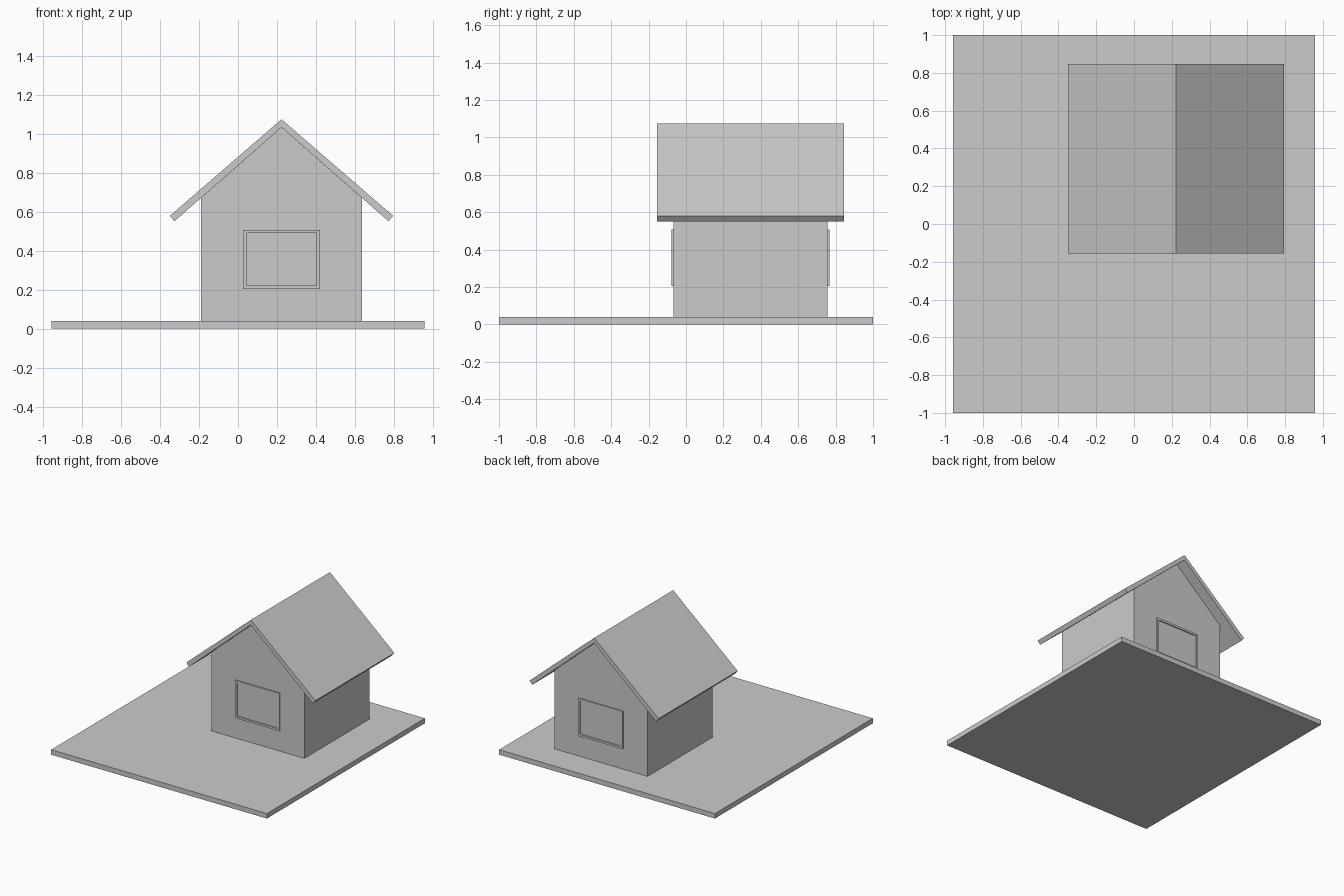
import bpy, bmesh
from mathutils import Vector

if "Cube" in bpy.data.objects:
    bpy.data.objects.remove(bpy.data.objects["Cube"])

CX, CY = 0.223, 0.345   # centre of the house on the plot


def extrude_profile(name, profile, y0, y1):
    """Solid from an x/z outline, extruded along y."""
    bm = bmesh.new()
    face = bm.faces.new([bm.verts.new((x, y0, z)) for x, z in profile])
    ext = bmesh.ops.extrude_face_region(bm, geom=[face])
    moved = [v for v in ext["geom"] if isinstance(v, bmesh.types.BMVert)]
    bmesh.ops.translate(bm, verts=moved, vec=Vector((0, y1 - y0, 0)))
    bmesh.ops.recalc_face_normals(bm, faces=bm.faces)
    mesh = bpy.data.meshes.new(name)
    bm.to_mesh(mesh)
    bm.free()
    obj = bpy.data.objects.new(name, mesh)
    bpy.context.collection.objects.link(obj)
    return obj


def rect(x0, x1, z0, z1):
    return [(x0, z0), (x1, z0), (x1, z1), (x0, z1)]


def symmetric(half, apex_first):
    """Mirror (offset, z) points of the right half about the ridge line."""
    right = [(CX + x, z) for x, z in half]
    left = [(CX - x, z) for x, z in reversed(half)]
    return right + apex_first + left


# Ground plate
extrude_profile("ground_plate", rect(-0.957, 0.957, 0, 0.04), -1, 1)

# Walls with pointed gables
extrude_profile("walls", symmetric([(0.413, 0.04), (0.413, 0.67)], [(CX, 1.033)]),
                CY - 0.412, CY + 0.412)

# Overhanging roof, an inverted V with square-cut eaves
extrude_profile("roof",
                symmetric([(0.549, 0.551), (0.572, 0.579)], [(CX, 1.074)])
                + [(CX, 1.033)],
                CY - 0.501, CY + 0.501)

# Framed window on each gable
X0, X1, Z0, Z1, W = 0.026, 0.420, 0.205, 0.507, 0.017
for side, s in (("front", -1), ("back", 1)):
    wall, proud = CY + s * 0.410, CY + s * 0.422
    bars = {
        "bottom": rect(X0, X1, Z0, Z0 + W),
        "top": rect(X0, X1, Z1 - W, Z1),
        "left": rect(X0, X0 + W, Z0 + W, Z1 - W),
        "right": rect(X1 - W, X1, Z0 + W, Z1 - W),
    }
    for bar, outline in bars.items():
        extrude_profile(f"{side}_window_frame_{bar}", outline, wall, proud)
    extrude_profile(f"{side}_window_pane", rect(X0 + W, X1 - W, Z0 + W, Z1 - W),
                    wall, CY + s * 0.414)
